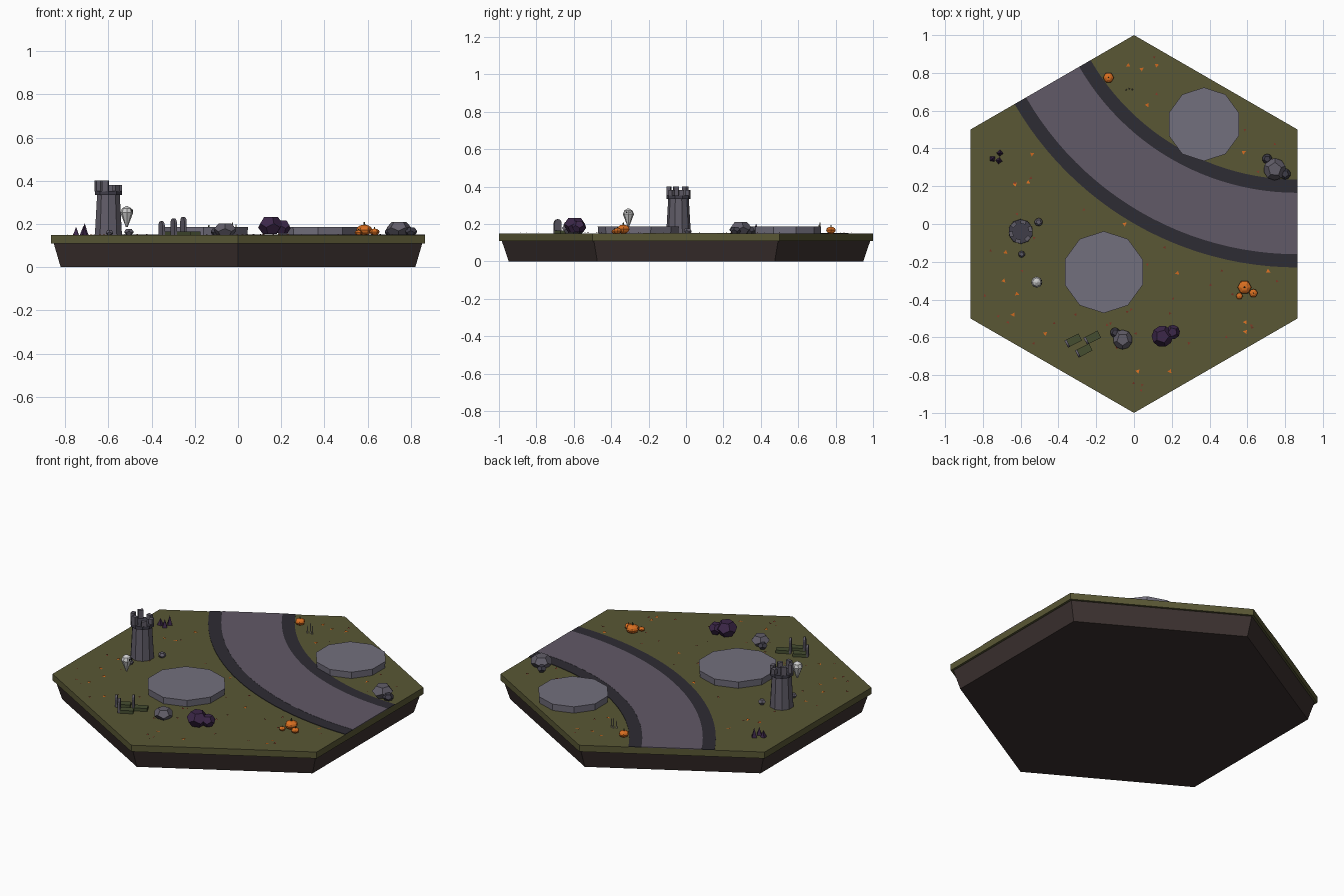
import bpy, bmesh, math, random
from mathutils import Vector, Matrix

if "Cube" in bpy.data.objects:
    bpy.data.objects.remove(bpy.data.objects["Cube"])

random.seed(4)
TOP = 0.148


def material(name, rgb):
    m = bpy.data.materials.new(name)
    m.diffuse_color = (*rgb, 1)
    m.use_nodes = True
    m.node_tree.nodes["Principled BSDF"].inputs["Base Color"].default_value = m.diffuse_color
    return m


GRASS = material("grass", (0.10, 0.095, 0.035))
DIRT = material("dirt", (0.045, 0.031, 0.029))
ROAD = material("road", (0.12, 0.10, 0.135))
KERB = material("kerb", (0.027, 0.025, 0.033))
STONE = material("stone", (0.17, 0.16, 0.205))
WALL = material("wall", (0.12, 0.11, 0.14))
DARK = material("dark_stone", (0.05, 0.047, 0.065))
ORANGE = material("orange", (0.70, 0.16, 0.015))
RED = material("dark_red", (0.20, 0.04, 0.02))
PURPLE = material("purple", (0.045, 0.02, 0.065))
MOSS = material("moss", (0.06, 0.075, 0.03))
BONE = material("bone", (0.45, 0.42, 0.30))
WHITE = material("white", (0.8, 0.82, 0.8))
BLACK = material("black", (0.01, 0.01, 0.01))


def finish(name, bm, mat):
    bmesh.ops.recalc_face_normals(bm, faces=bm.faces)
    me = bpy.data.meshes.new(name)
    bm.to_mesh(me)
    bm.free()
    me.materials.append(mat)
    ob = bpy.data.objects.new(name, me)
    bpy.context.collection.objects.link(ob)
    return ob


def cone(name, x, y, z0, z1, r0, r1, n, mat, turn=0):
    bm = bmesh.new()
    m = Matrix.Translation((x, y, (z0 + z1) / 2)) @ Matrix.Rotation(turn, 4, 'Z')
    bmesh.ops.create_cone(bm, cap_ends=True, segments=n, radius1=r0, radius2=r1,
                          depth=z1 - z0, matrix=m)
    return finish(name, bm, mat)


def box(name, x, y, z, size, mat, turn=0):
    bm = bmesh.new()
    m = (Matrix.Translation((x, y, z)) @ Matrix.Rotation(turn, 4, 'Z')
         @ Matrix.Diagonal((*size, 1)))
    bmesh.ops.create_cube(bm, size=1, matrix=m)
    return finish(name, bm, mat)


def rock(name, x, y, z, r, mat, turn=0.3, squash=0.8):
    # dodecahedron: hull of the centres of an icosahedron's faces
    bm = bmesh.new()
    ico = bmesh.new()
    bmesh.ops.create_icosphere(ico, subdivisions=1, radius=1)
    rot = Matrix.Rotation(turn, 3, 'Z')
    for f in ico.faces:
        p = rot @ f.calc_center_median().normalized() * r
        bm.verts.new((x + p.x, y + p.y, z + p.z * squash))
    ico.free()
    bmesh.ops.convex_hull(bm, input=bm.verts)
    bmesh.ops.dissolve_limit(bm, angle_limit=0.02, verts=bm.verts, edges=bm.edges)
    return finish(name, bm, mat)


# Hexagonal tile
cone("dirt_base", 0, 0, 0, 0.11, 0.948, 0.985, 6, DIRT)
cone("grass_slab", 0, 0, 0.11, TOP, 1, 1, 6, GRASS)


# Curved road, an arc about the point where the two side lines meet
def arc_strip(name, r0, r1, z0, z1, mat, n=24):
    bm = bmesh.new()
    rows = []
    for i in range(n + 1):
        a = math.radians(210 + 60 * i / n)
        rows.append([bm.verts.new((0.866 + r * math.cos(a), 1.5 + r * math.sin(a), z))
                     for r, z in ((r0, z0), (r1, z0), (r1, z1), (r0, z1))])
    for a, b in zip(rows, rows[1:]):
        for k in range(4):
            bm.faces.new((a[k], a[(k + 1) % 4], b[(k + 1) % 4], b[k]))
    bm.faces.new(rows[0])
    bm.faces.new(rows[-1])
    return finish(name, bm, mat)


arc_strip("road", 1.335, 1.66, TOP, 0.152, ROAD)
arc_strip("inner_kerb", 1.265, 1.335, TOP, 0.151, KERB)
arc_strip("outer_kerb", 1.66, 1.73, TOP, 0.151, KERB)

# Ten-sided building pads
for x, y, r in ((-0.16, -0.255, 0.217), (0.37, 0.528, 0.195)):
    cone("stone_pad", x, y, TOP, 0.187, r * 0.985, r, 10, STONE)

# Ruined tower
tx, ty = -0.6, -0.04
cone("tower_body", tx, ty, TOP, 0.338, 0.066, 0.055, 10, WALL)
cone("tower_rim", tx, ty, 0.334, 0.352, 0.065, 0.065, 10, DARK)
for i, h in enumerate((0.03, 0.03, 0.05, 0.05, 0.05, 0.03)):
    a = math.radians(15 + 60 * i)
    box("merlon", tx + 0.052 * math.cos(a), ty + 0.052 * math.sin(a), 0.351 + h / 2,
        (0.02, 0.028, h), WALL, a)
rock("tower_rubble", -0.505, 0.01, 0.163, 0.022, WALL)
rock("tower_rubble", -0.595, -0.16, 0.16, 0.018, WALL)

# Floating ghost
gx, gy = -0.515, -0.308
cone("ghost_body", gx, gy, 0.185, 0.253, 0.004, 0.03, 8, WHITE)
cone("ghost_head", gx, gy, 0.253, 0.272, 0.03, 0.022, 8, WHITE)
cone("ghost_crown", gx, gy, 0.272, 0.283, 0.022, 0.004, 8, WHITE)
for s in (-1, 1):
    box("ghost_eye", gx + 0.026, gy + s * 0.009, 0.262, (0.006, 0.007, 0.009), BLACK)

# Thorn spikes
for x, y, h in ((-0.71, 0.375, 0.055), (-0.75, 0.345, 0.04), (-0.715, 0.335, 0.045)):
    cone("thorn", x, y, TOP, TOP + h, 0.018, 0, 4, PURPLE, x * 20)

# Graves: mound and round-topped headstone
for x, y, h in ((-0.318, -0.615, 0.065), (-0.217, -0.60, 0.085), (-0.262, -0.668, 0.078)):
    t = math.radians(27)
    box("grave_mound", x, y, TOP + 0.009, (0.075, 0.042, 0.018), MOSS, t)
    bm = bmesh.new()
    hw = 0.021
    pts = [(-hw, 0), (hw, 0)] + [(hw * math.cos(a), h - hw + hw * math.sin(a))
                                 for a in (math.pi * k / 6 for k in range(7))]
    f = bm.faces.new([bm.verts.new((-0.006, u, v)) for u, v in pts])
    ext = bmesh.ops.extrude_face_region(bm, geom=[f])["geom"]
    bmesh.ops.translate(bm, vec=(0.012, 0, 0),
                        verts=[g for g in ext if isinstance(g, bmesh.types.BMVert)])
    bm.transform(Matrix.Translation((x - 0.04 * math.cos(t), y - 0.04 * math.sin(t), TOP))
                 @ Matrix.Rotation(t, 4, 'Z'))
    finish("headstone", bm, WALL)

# Boulders
rock("boulder", -0.06, -0.612, 0.172, 0.053, WALL, 0.3, 0.7)
rock("small_boulder", -0.10, -0.575, 0.163, 0.027, DARK)
rock("boulder", 0.745, 0.29, 0.176, 0.06, WALL, 0.9, 0.7)
rock("small_boulder", 0.705, 0.345, 0.163, 0.027, DARK)
rock("small_boulder", 0.80, 0.265, 0.165, 0.03, DARK)

# Purple bushes
rock("bush", 0.15, -0.595, 0.193, 0.058, PURPLE, 0.6, 0.85)
rock("bush", 0.205, -0.572, 0.186, 0.039, PURPLE, 0.1, 0.95)

# Pumpkins: lobed squashed spheres with stems
for x, y, r in ((0.585, -0.335, 0.035), (0.632, -0.366, 0.022),
                (0.558, -0.382, 0.017), (-0.135, 0.775, 0.027)):
    bm = bmesh.new()
    bmesh.ops.create_uvsphere(bm, u_segments=12, v_segments=6, radius=r)
    for v in bm.verts:
        lobe = 1 + 0.06 * math.cos(6 * math.atan2(v.co.y, v.co.x))
        v.co = Vector((x + v.co.x * lobe, y + v.co.y * lobe,
                       TOP + 0.7 * (r + v.co.z)))
    finish("pumpkin", bm, ORANGE)
    z = TOP + 1.35 * r
    cone("pumpkin_stem", x, y, z, z + 0.4 * r, 0.14 * r, 0.1 * r, 5, MOSS)

# Dry grass stalks
for x, y, h in ((-0.042, 0.71, 0.045), (-0.026, 0.717, 0.06), (-0.01, 0.712, 0.05)):
    cone("dry_stalk", x, y, TOP, TOP + h, 0.005, 0.002, 4, BONE)


# Fallen leaves
def leaf(name, x, y, r, mat):
    bm = bmesh.new()
    a = random.uniform(0, 6.28)
    bm.faces.new([bm.verts.new((x + r * math.cos(a + k), y + r * math.sin(a + k),
                                0.151 + 0.003 * (k == 0))) for k in (0, 2.09, 4.19)])
    finish(name, bm, mat)


for x, y in ((-.03, .84), (.04, .82), (.12, .84), (.07, .63), (.58, .38), (-.54, .37),
             (-.56, .22), (-.63, .21), (-.05, 0), (-.68, -.15), (-.69, -.30), (-.62, -.37),
             (-.64, -.48), (-.47, -.58), (.23, -.26), (.71, -.25), (.59, -.52),
             (.59, -.57), (.02, -.78), (.19, -.78)):
    leaf("orange_leaf", x, y, 0.013, ORANGE)
count = 0
while count < 40:
    x, y = random.uniform(-0.82, 0.82), random.uniform(-0.9, 0.9)
    inside = abs(y) < 0.95 - abs(x) * 0.577
    off_road = not 1.25 < math.hypot(x - 0.866, y - 1.5) < 1.75
    off_pads = math.hypot(x + 0.16, y + 0.255) > 0.23 and math.hypot(x - 0.37, y - 0.528) > 0.21
    if inside and off_road and off_pads:
        leaf("red_leaf", x, y, 0.009, RED)
        count += 1
